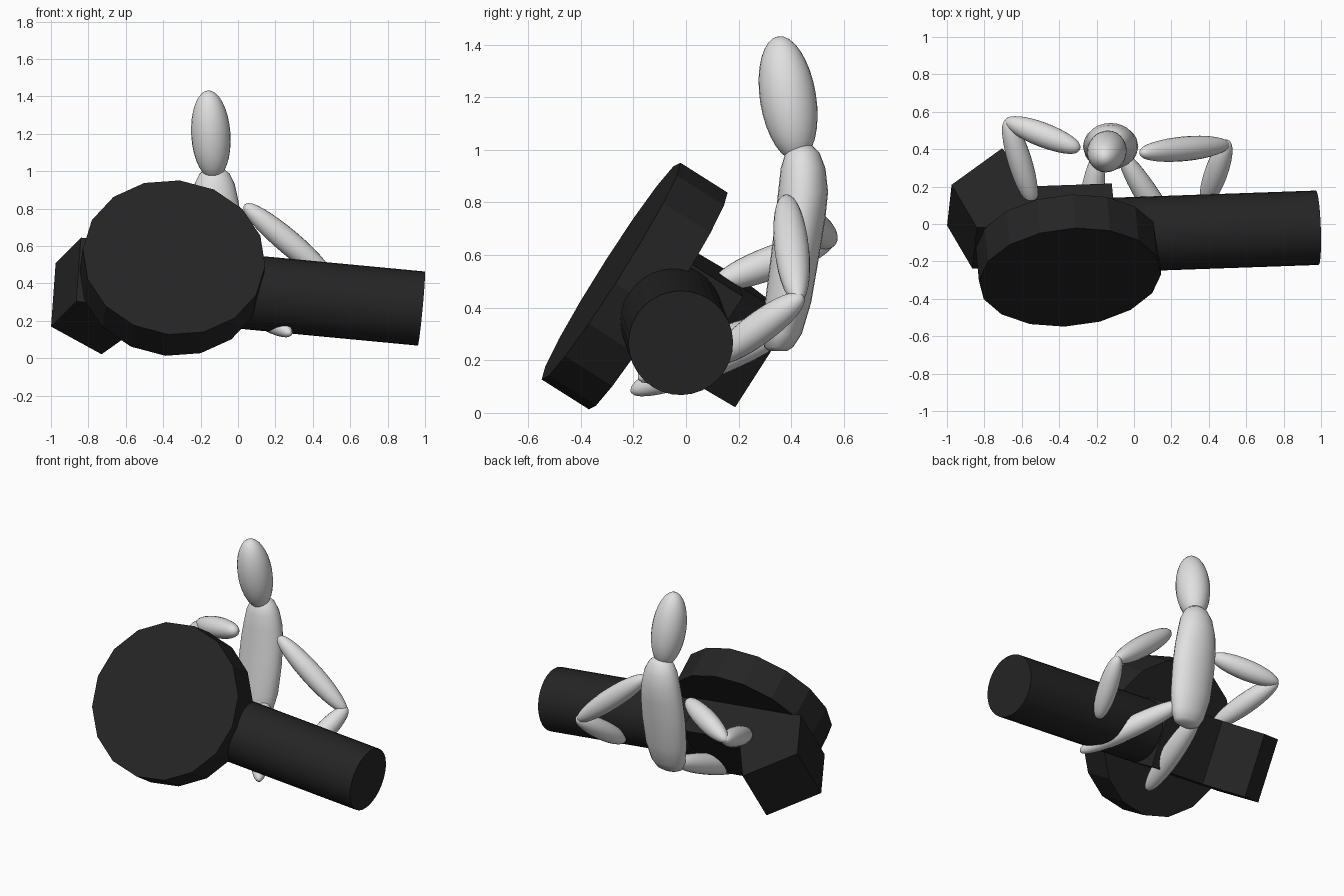
import bpy, bmesh, math
from mathutils import Vector, Matrix

if "Cube" in bpy.data.objects:
    bpy.data.objects.remove(bpy.data.objects["Cube"])

V = Vector


def material(name, value):
    m = bpy.data.materials.new(name)
    m.diffuse_color = (value, value, value, 1)
    m.use_nodes = True
    m.node_tree.nodes["Principled BSDF"].inputs["Base Color"].default_value = m.diffuse_color
    return m


BLACK = material("black", 0.018)
WHITE = material("pale grey", 0.75)

# Tilted frame shared by all the black parts
U = V((0.995, 0.035, -0.094)).normalized()      # along the tube
N = V((0.08, -0.845, 0.535))
N = (N - U * N.dot(U)).normalized()             # out of the drum's face
W = N.cross(U).normalized()
W = W if W.z > 0 else -W                        # up the drum's face


def finish(bm, name, mat, smooth=None):
    bmesh.ops.recalc_face_normals(bm, faces=bm.faces[:])
    mesh = bpy.data.meshes.new(name)
    bm.to_mesh(mesh)
    bm.free()
    mesh.materials.append(mat)
    ob = bpy.data.objects.new(name, mesh)
    bpy.context.collection.objects.link(ob)
    if smooth:
        bpy.ops.object.select_all(action='DESELECT')
        ob.select_set(True)
        bpy.context.view_layer.objects.active = ob
        bpy.ops.object.shade_smooth_by_angle(angle=math.radians(smooth))
    return ob


def prism(name, pts, offset, mat, smooth=None):
    """Solid between a polygon and its shifted copy."""
    bm = bmesh.new()
    a = [bm.verts.new(p) for p in pts]
    b = [bm.verts.new(p + offset) for p in pts]
    bm.faces.new(a)
    bm.faces.new(b[::-1])
    n = len(a)
    for i in range(n):
        bm.faces.new((a[i], a[(i + 1) % n], b[(i + 1) % n], b[i]))
    return finish(bm, name, mat, smooth)


def circle(c, r, n, ax, ay):
    return [c + ax * (r * math.cos(2 * math.pi * i / n))
            + ay * (r * math.sin(2 * math.pi * i / n)) for i in range(n)]


def loft(name, rings, mat):
    """Closed smooth skin over rings of points, capped by poles."""
    bm = bmesh.new()
    rows = [[bm.verts.new(p) for p in r] for r in rings]
    for r0, r1 in zip(rows, rows[1:]):
        n = len(r0)
        for i in range(n):
            bm.faces.new((r0[i], r0[(i + 1) % n], r1[(i + 1) % n], r1[i]))
    bm.faces.new(rows[0])
    bm.faces.new(rows[-1])
    return finish(bm, name, mat, 60)


def limb(name, a, b, r, near, far):
    """Tapered rounded limb; near and far are the fullness of each end."""
    a, b = V(a), V(b)
    d = b - a
    z = d.normalized()
    x = z.orthogonal().normalized()
    y = z.cross(x)
    rings = []
    for i in range(17):
        t = 0.5 - 0.5 * math.cos(math.pi * (0.02 + 0.96 * i / 16))
        power = near if t < 0.5 else far
        s = (max(0.0, 4 * t * (1 - t))) ** power
        rings.append(circle(a + d * t, r * s, 20, x, y))
    return loft(name, rings, WHITE)


# Drum: sixteen-sided disc
prism("drum", circle(V((-0.342, -0.285, 0.539)), 0.49, 16, U, W),
      -N * 0.213, BLACK)

# Tube
end = V((0.98, -0.02, 0.266))
prism("tube", circle(end, 0.199, 32, N, W), -U * 1.09, BLACK, 30)

# Body block with its bent rear end, extruded down the drum's face
F = V((-0.84, -0.02, 0.645))
L = F + U * 0.745
K = L - N * 0.25
A = V((-0.975, 0.21, 0.51))
D = V((-0.705, 0.405, 0.362))
J = K - U * 0.42
prism("body_block", [F, A, D, J, K, L], -W * 0.405, BLACK)

# Head
bm = bmesh.new()
axis = V((-0.03, -0.075, 0.47))
rot = V((0, 0, 1)).rotation_difference(axis).to_matrix().to_4x4()
bmesh.ops.create_uvsphere(
    bm, u_segments=24, v_segments=16, radius=1,
    matrix=Matrix.Translation((-0.145, 0.388, 1.195)) @ rot
    @ Matrix.Diagonal((0.105, 0.107, 0.24, 1)))
finish(bm, "head", WHITE, 60)

# Torso: z, centre y, half width, half depth
sections = [(0.235, 0.350, 0.06, 0.035), (0.25, 0.352, 0.09, 0.055),
            (0.30, 0.365, 0.115, 0.075), (0.42, 0.388, 0.140, 0.088),
            (0.60, 0.415, 0.148, 0.092), (0.74, 0.435, 0.142, 0.095),
            (0.84, 0.445, 0.128, 0.095), (0.93, 0.445, 0.108, 0.085),
            (0.99, 0.443, 0.078, 0.064), (1.02, 0.44, 0.04, 0.035)]
rings = []
for z, cy, rx, ry in sections:
    rings.append([p for p in circle(V((0, 0, 0)), 1, 24, V((rx, 0, 0)), V((0, ry, 0)))])
    rings[-1] = [p + V((-0.125, cy, z)) for p in rings[-1]]
loft("torso", rings, WHITE)

# Arms
limb("right_upper_arm", (0.035, 0.38, 0.82), (0.51, 0.425, 0.42), 0.066, 0.4, 0.5)
limb("right_forearm", (0.50, 0.445, 0.445), (0.38, 0.11, 0.20), 0.062, 0.42, 0.4)
limb("left_upper_arm", (-0.29, 0.40, 0.76), (-0.69, 0.555, 0.65), 0.066, 0.4, 0.5)
limb("left_forearm", (-0.68, 0.56, 0.66), (-0.54, 0.11, 0.49), 0.064, 0.42, 0.4)

# Legs
limb("right_leg", (-0.07, 0.38, 0.36), (0.28, -0.18, 0.13), 0.066, 0.4, 0.45)
limb("left_leg", (-0.19, 0.38, 0.31), (-0.28, -0.21, 0.08), 0.066, 0.4, 0.45)
